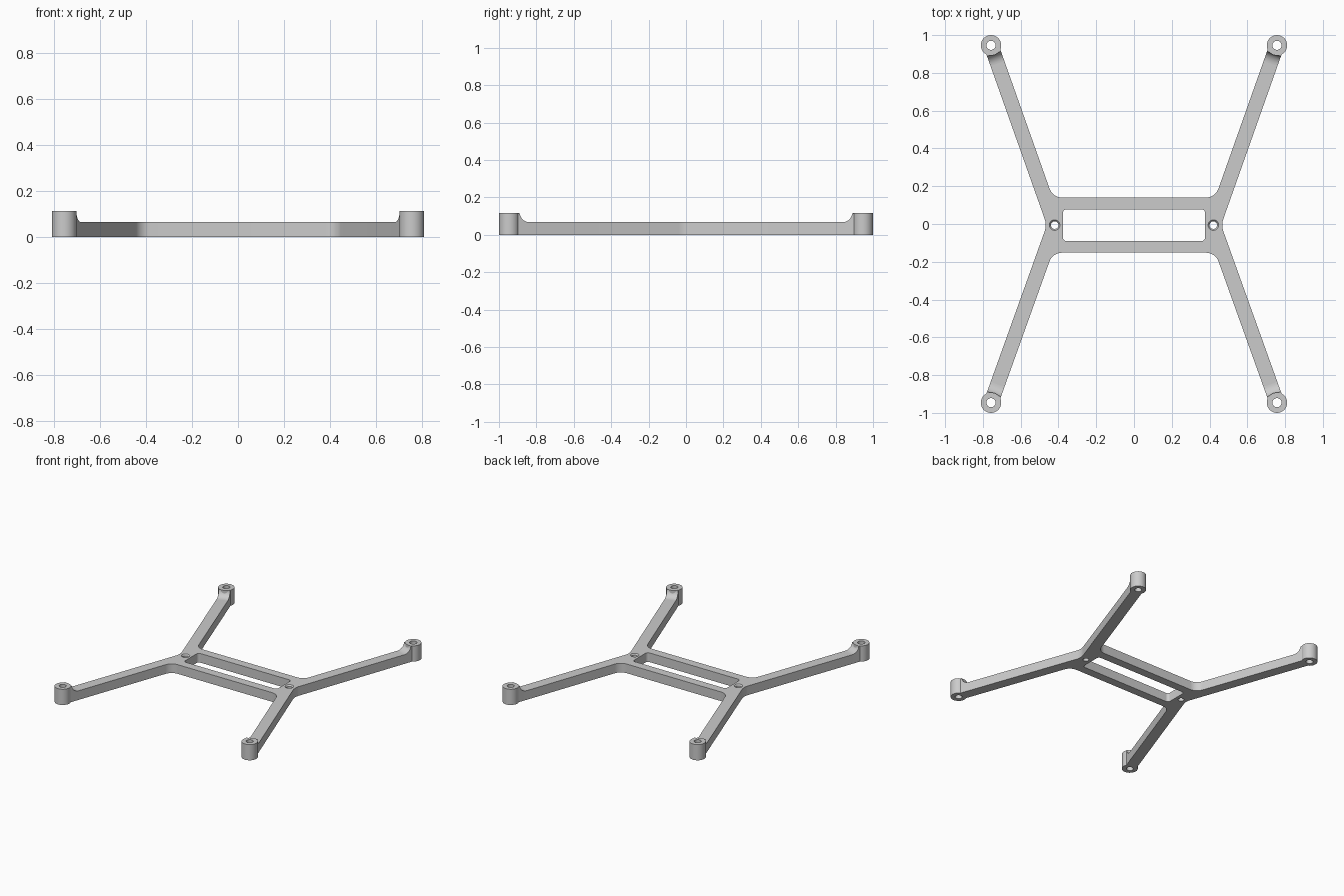
import bpy, bmesh, math
from mathutils import Vector

if "Cube" in bpy.data.objects:
    bpy.data.objects.remove(bpy.data.objects["Cube"])

PLATE_H, BOSS_H = 0.067, 0.115      # heights of the flat frame and the end bosses
ARM_HALF = 0.039                    # half the arm width
MID = Vector((0, -0.006, 0))        # centre of the middle section

grey = bpy.data.materials.new("light grey")
grey.use_nodes = True
grey.diffuse_color = (0.6, 0.6, 0.6, 1)
grey.node_tree.nodes["Principled BSDF"].inputs["Base Color"].default_value = (0.6, 0.6, 0.6, 1)


def add_object(name, bm, location=(0, 0, 0)):
    """Clean the mesh, smooth its curved faces and link it to the scene."""
    bmesh.ops.remove_doubles(bm, verts=bm.verts, dist=1e-5)
    bmesh.ops.recalc_face_normals(bm, faces=bm.faces)
    mesh = bpy.data.meshes.new(name)
    bm.to_mesh(mesh)
    bm.free()
    mesh.materials.append(grey)
    obj = bpy.data.objects.new(name, mesh)
    obj.location = location
    bpy.context.collection.objects.link(obj)
    bpy.ops.object.select_all(action='DESELECT')
    obj.select_set(True)
    bpy.context.view_layer.objects.active = obj
    bpy.ops.object.shade_smooth_by_angle(angle=math.radians(30))
    return obj


def rounded(corners, steps=8):
    """Outline through (point, radius) corners, each rounded by an arc."""
    out = []
    for i, (p, r) in enumerate(corners):
        if r == 0:
            out.append(p)
            continue
        d1 = (corners[i - 1][0] - p).normalized()
        d2 = (corners[(i + 1) % len(corners)][0] - p).normalized()
        half = d1.angle(d2) / 2
        centre = p + (d1 + d2).normalized() * r / math.sin(half)
        v1 = (p + d1 * r / math.tan(half) - centre).normalized()
        v2 = (p + d2 * r / math.tan(half) - centre).normalized()
        out += [centre + v1.slerp(v2, k / steps).normalized() * r
                for k in range(steps + 1)]
    return out


def circle(centre, r, n=32):
    return [centre + Vector((math.cos(a), math.sin(a), 0)) * r
            for a in (math.tau * k / n for k in range(n))]


def plate(name, loops, height):
    """Solid plate with holes, filled from closed outlines."""
    curve = bpy.data.curves.new(name, 'CURVE')
    curve.dimensions, curve.fill_mode = '2D', 'BOTH'
    curve.extrude = height / 2
    for loop in loops:
        spline = curve.splines.new('POLY')
        spline.points.add(len(loop) - 1)
        for point, co in zip(spline.points, loop):
            point.co = (co.x, co.y, 0, 1)
        spline.use_cyclic_u = True
    temp = bpy.data.objects.new(name + " outline", curve)
    bpy.context.collection.objects.link(temp)
    solid = bpy.data.meshes.new_from_object(
        temp.evaluated_get(bpy.context.evaluated_depsgraph_get()))
    bm = bmesh.new()
    bm.from_mesh(solid)
    bmesh.ops.translate(bm, verts=bm.verts, vec=(0, 0, height / 2))
    bpy.data.objects.remove(temp)
    bpy.data.curves.remove(curve)
    bpy.data.meshes.remove(solid)
    return add_object(name, bm)


def lathe(name, profile, location, steps=40):
    """Closed (radius, height) profile turned about the vertical axis."""
    bm = bmesh.new()
    verts = [bm.verts.new((r, 0, z)) for r, z in profile]
    edges = [bm.edges.new((verts[i - 1], verts[i])) for i in range(len(verts))]
    bmesh.ops.spin(bm, geom=verts + edges, cent=(0, 0, 0), axis=(0, 0, 1),
                   angle=math.tau, steps=steps, use_merge=True)
    return add_object(name, bm, location)


def ramp(name, location, angle):
    """Concave ramp from the arm top up to the boss rim."""
    start, run, top = 0.048, 0.055, BOSS_H - 0.0002
    profile = [(0.03, PLATE_H), (0.03, top)]
    for k in range(11):
        a = math.pi / 2 * k / 10
        profile.append((start + run * (1 - math.cos(a)),
                        top - (top - PLATE_H) * math.sin(a)))
    bm = bmesh.new()
    face = bm.faces.new([bm.verts.new((d, -ARM_HALF, z)) for d, z in profile])
    side = bmesh.ops.extrude_face_region(bm, geom=[face], use_keep_orig=True)["geom"]
    bmesh.ops.translate(bm, vec=(0, 2 * ARM_HALF, 0),
                        verts=[v for v in side if isinstance(v, bmesh.types.BMVert)])
    add_object(name, bm, location).rotation_euler.z = angle


# Outline of the frame, one arm per quadrant
corners = []
for sx, sy, label in ((1, 1, "back_left"), (-1, 1, "back_right"),
                      (-1, -1, "front_right"), (1, -1, "front_left")):
    boss = Vector((sx * 0.757, sy * 0.946, 0))
    root = MID + Vector((sx * 0.42, 0, 0))
    along = (boss - root).normalized()
    inward = Vector((-along.y, along.x, 0)) * sx * sy * ARM_HALF
    tip = boss - along * 0.03

    def on_edge(offset, y):
        p = root + offset
        return p + along * ((y - p.y) / along.y)

    arm = [(on_edge(-inward, MID.y), 0.1), (tip - inward, 0), (tip + inward, 0),
           (on_edge(inward, MID.y + sy * 0.146), 0.07)]
    if sx * sy < 0:
        arm.reverse()
    # neighbouring arms share one waist corner on each side
    corners += arm[1:] if sx * sy > 0 else arm

    # Boss and ramp at the arm tip
    lathe(label + "_boss", [(0.024, 0), (0.054, 0), (0.054, BOSS_H), (0.024, BOSS_H)], boss)
    ramp(label + "_ramp", boss, math.atan2(-along.y, -along.x))

# Flat frame with the central window and two screw holes
window = rounded([(MID + Vector((x * 0.377, y * 0.084, 0)), 0.02)
                  for x, y in ((1, 1), (-1, 1), (-1, -1), (1, -1))])
holes = [MID + Vector((s * 0.42, 0, 0)) for s in (1, -1)]
plate("frame", [rounded(corners), window] + [circle(h, 0.028) for h in holes], PLATE_H)

# Countersunk linings of the screw holes
for label, h in zip(("left", "right"), holes):
    lathe(label + "_screw_hole",
          [(0.02, 0), (0.028, 0), (0.028, PLATE_H), (0.02, PLATE_H - 0.01)], h, 32)
